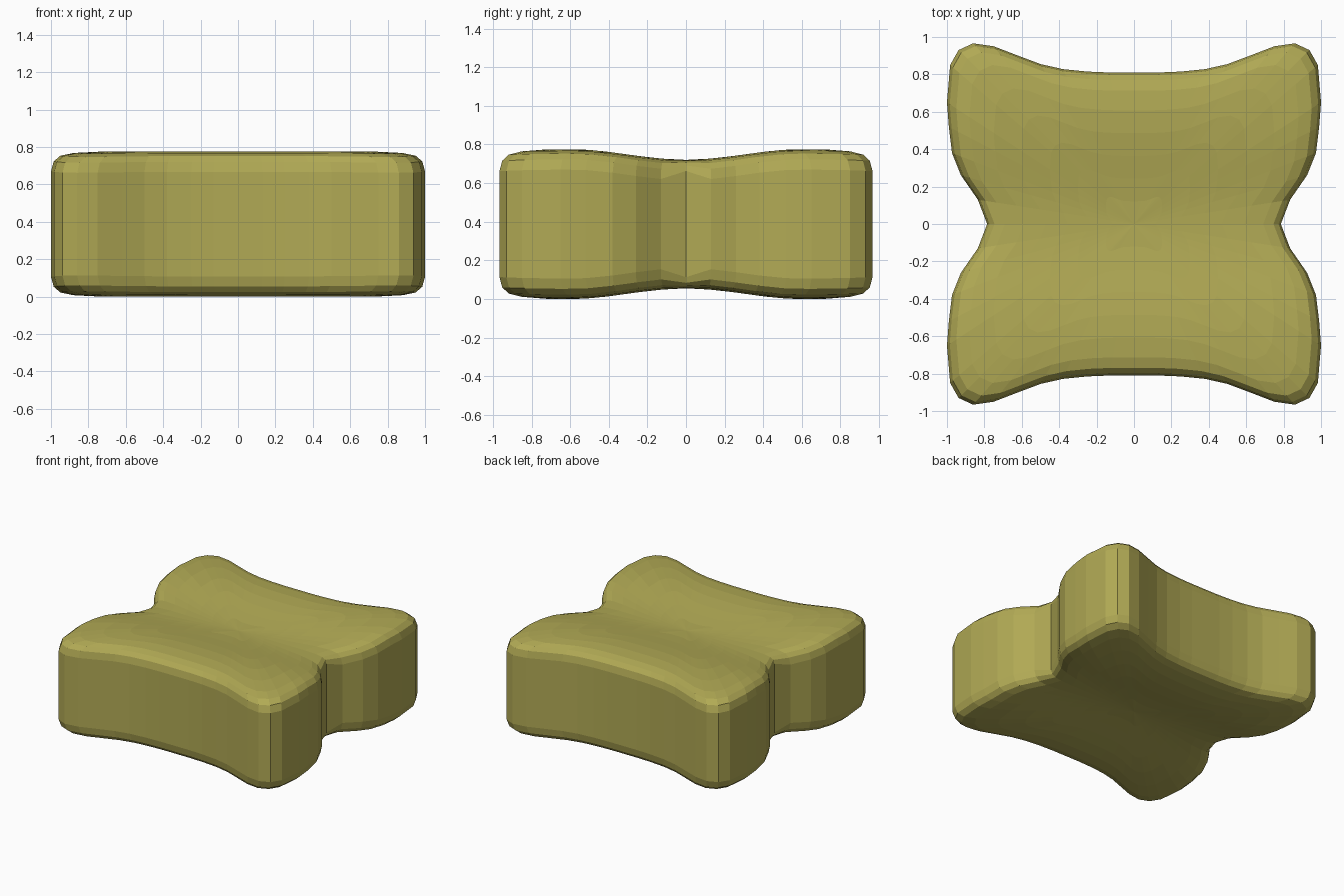
import bpy, bmesh, math

if "Cube" in bpy.data.objects:
    bpy.data.objects.remove(bpy.data.objects["Cube"])

# Quarter outline seen from the top: waist -> corner -> middle of the end
quarter = [(.785, 0), (.835, .13), (.925, .26), (.973, .38), (.99, .52), (1, .65),
           (.983, .85), (.938, .93), (.86, .966), (.75, .95), (.62, .90),
           (.50, .855), (.38, .828), (.25, .815), (.13, .81), (0, .81)]
half = quarter + [(-x, y) for x, y in quarter[-2::-1]]
outline = half + [(x, -y) for x, y in half[-2:0:-1]]

# Rounded rim: (scale of the outline, drop below the surface)
rim = [(1, .105), (.985, .052), (.95, .022), (.88, .007), (.75, 0),
       (.6, 0), (.45, 0), (.3, 0), (.15, 0)]
MID = .3875


def half_height(y):
    """Pillow surface: a groove along y = 0 and a slight fall at the ends."""
    a = min(abs(y), .6) / .6
    groove = .055 * (.5 + .5 * math.cos(math.pi * a))
    return MID - groove - .06 * max(0, abs(y) - .6) ** 2


bm = bmesh.new()


def ring(s, drop, sign):
    out = []
    for x, y in outline:
        d = drop * (.55 if abs(y) < .01 else 1)
        out.append(bm.verts.new((x * s, y * s, MID + sign * (half_height(y * s) - d))))
    return out


# Body: rings from the bottom centre, up the wall, to the top centre
rings = [ring(s, d, -1) for s, d in reversed(rim)] + [ring(s, d, 1) for s, d in rim]
n = len(outline)
for a, b in zip(rings, rings[1:]):
    for i in range(n):
        j = (i + 1) % n
        bm.faces.new((a[i], a[j], b[j], b[i]))
for loop, sign in ((rings[0], -1), (rings[-1], 1)):
    c = bm.verts.new((0, 0, MID + sign * half_height(0)))
    for i in range(n):
        bm.faces.new((loop[i], loop[(i + 1) % n], c))
bmesh.ops.recalc_face_normals(bm, faces=bm.faces)

mesh = bpy.data.meshes.new("cushion_block")
bm.to_mesh(mesh)
bm.free()
obj = bpy.data.objects.new("cushion_block", mesh)
bpy.context.collection.objects.link(obj)

# Olive colour
mat = bpy.data.materials.new("olive yellow")
mat.diffuse_color = (.44, .40, .09, 1)
mat.use_nodes = True
mat.node_tree.nodes["Principled BSDF"].inputs["Base Color"].default_value = mat.diffuse_color
mesh.materials.append(mat)
